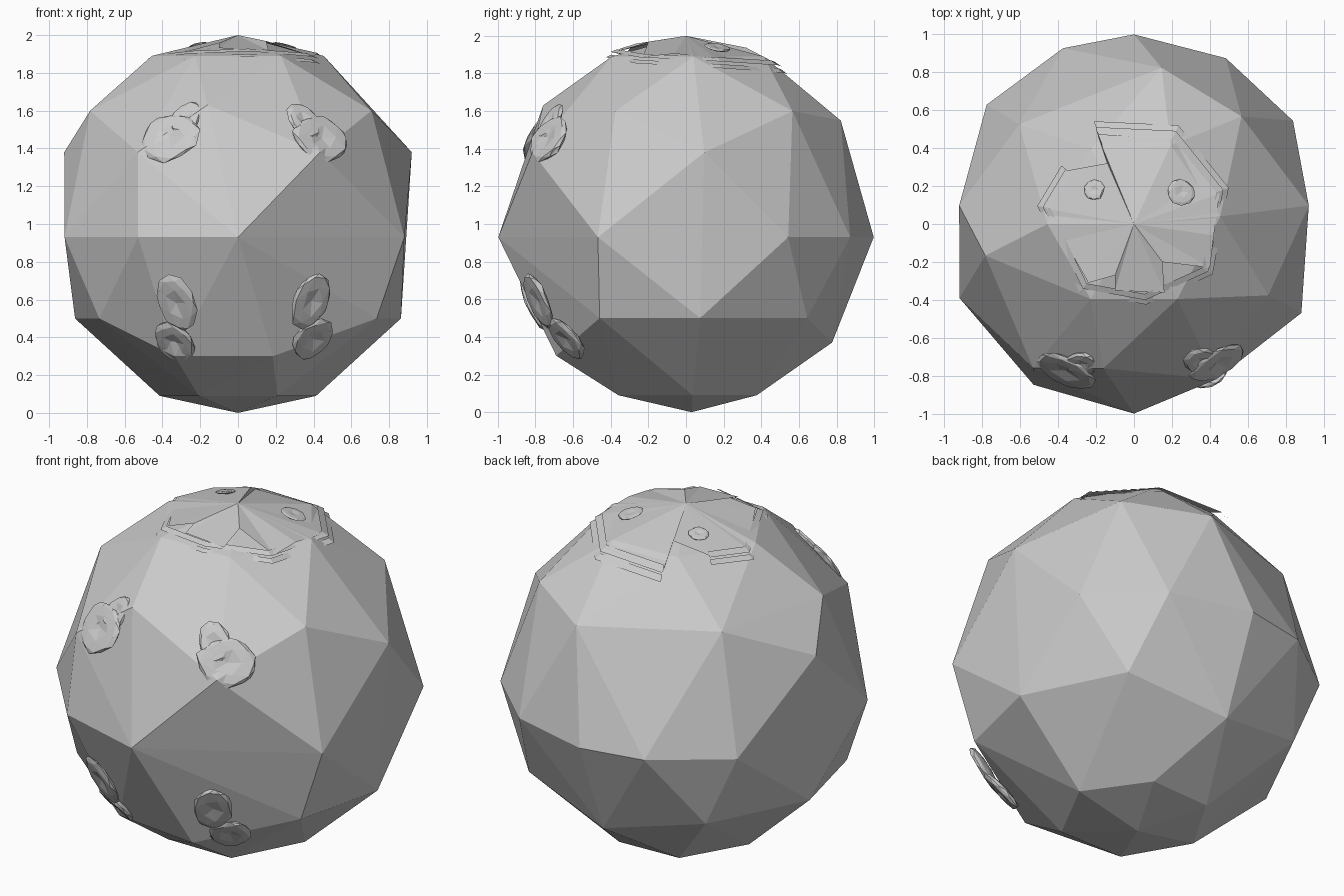
import bpy, bmesh, math, random
from mathutils import Vector, Matrix

if "Cube" in bpy.data.objects:
    bpy.data.objects.remove(bpy.data.objects["Cube"])

random.seed(4)


def finish(bm, name):
    bmesh.ops.recalc_face_normals(bm, faces=bm.faces)
    me = bpy.data.meshes.new(name)
    bm.to_mesh(me)
    bm.free()
    ob = bpy.data.objects.new(name, me)
    bpy.context.collection.objects.link(ob)
    return ob


def on_sphere(x, y, r=1.0):
    return Vector((x, y, 1 + math.sqrt(max(0, r * r - x * x - y * y))))


# faceted ball: hull of uneven rings (height from centre, azimuths in degrees)
rings = [
    (0.89, (5, 65, 120, 180, 240, 300)),
    (0.60, (45, 139, 192, 332)),
    (0.55, (80,)),
    (0.63, (258,)),
    (0.38, (6, 174, 235, 298)),
    (-0.07, (33, 61, 90, 112, 141, 203, 238, 270, 332)),
    (-0.50, (5, 48, 132, 175, 212, 328)),
    (-0.63, (90,)),
    (-0.70, (242, 285)),
    (-0.91, (5, 65, 120, 180, 240, 300)),
]
bm = bmesh.new()
bm.verts.new((0, 0, 2))
bm.verts.new((0, 0.03, 0))
for z, azimuths in rings:
    r = math.sqrt(1 - z * z)
    for a in azimuths:
        a = math.radians(a)
        bm.verts.new((r * math.cos(a), r * math.sin(a), 1 + z))
bmesh.ops.convex_hull(bm, input=bm.verts)
finish(bm, "ball_body")


# shallow dished lumps lying flat on the ball
def patch(name, x, y, z, w, h, tilt=0, thick=0.03, lift=0.965, subdiv=2):
    n = Vector((x, y, z - 1)).normalized()
    ref = Vector((0, 0, 1)) if abs(n.z) < 0.9 else Vector((0, 1, 0))
    right = ref.cross(n).normalized()
    up = n.cross(right)
    basis = Matrix((right, up, n)).transposed() @ Matrix.Rotation(math.radians(tilt), 3, 'Z')
    bm = bmesh.new()
    bmesh.ops.create_icosphere(bm, subdivisions=subdiv, radius=1)
    for v in bm.verts:
        rho = math.hypot(v.co.x, v.co.y)
        k = random.uniform(0.9, 1.05)
        dish = 0.9 * max(0, 1 - rho * 1.3) if v.co.z > 0 else 0
        local = Vector((v.co.x * w / 2 * k, v.co.y * h / 2 * k, (v.co.z - dish) * thick))
        v.co = Vector((0, 0, 1)) + n * lift + basis @ local
    return finish(bm, name)


# upper patches, each with a small raised lobe
patch("upper_patch_left", -0.37, -0.79, 1.47, 0.34, 0.30)
patch("upper_patch_left_lobe", -0.28, -0.75, 1.57, 0.17, 0.22, -20)
patch("upper_patch_right", 0.46, -0.76, 1.47, 0.34, 0.28)
patch("upper_patch_right_lobe", 0.36, -0.74, 1.56, 0.17, 0.24, 20)
# lower patches: a long upper lobe and a round lower lobe
for side, x, tilt in (("left", -0.335, 6), ("right", 0.41, -6)):
    patch("lower_patch_top_" + side, x, -0.83, 0.57, 0.22, 0.34, tilt)
    patch("lower_patch_bottom_" + side, x, -0.66, 0.37, 0.24, 0.28, 0)
# two small spots on top
patch("top_spot_left", -0.21, 0.18, 1.95, 0.11, 0.11, 0, 0.012, 0.985)
patch("top_spot_right", 0.25, 0.17, 1.95, 0.15, 0.14, 0, 0.012, 0.985)


# notched cap on the crown
outline = [(-0.20, 0.50), (0.20, 0.47), (0.45, 0.16), (0.42, -0.06), (0.40, -0.23),
           (0.15, -0.20), (0.16, -0.36), (-0.10, -0.35), (-0.10, -0.27), (-0.24, -0.31),
           (-0.46, 0.08), (-0.36, 0.28), (-0.14, 0.32)]
bm = bmesh.new()
apex = bm.verts.new((0, 0, 2))
edge = [bm.verts.new(on_sphere(x, y)) for x, y in outline]
for i, v in enumerate(edge):
    bm.faces.new((apex, v, edge[(i + 1) % len(edge)]))
finish(bm, "crown_cap")

# thin overlapping rim strips around the cap
rim = [(-0.20, 0.51), (0.22, 0.49), (0.47, 0.18), (0.39, -0.25), (0.06, -0.40),
       (-0.27, -0.34), (-0.48, 0.09), (-0.36, 0.29)]
for name, s0, s1, r in (("rim_inner", 0.92, 1.0, 1.0), ("rim_outer", 0.99, 1.06, 0.985)):
    bm = bmesh.new()
    a = [bm.verts.new(on_sphere(x * s0, y * s0, r)) for x, y in rim]
    b = [bm.verts.new(on_sphere(x * s1, y * s1, r)) for x, y in rim]
    for i in range(len(rim) - 1):
        bm.faces.new((a[i], a[i + 1], b[i + 1], b[i]))
    finish(bm, name)
